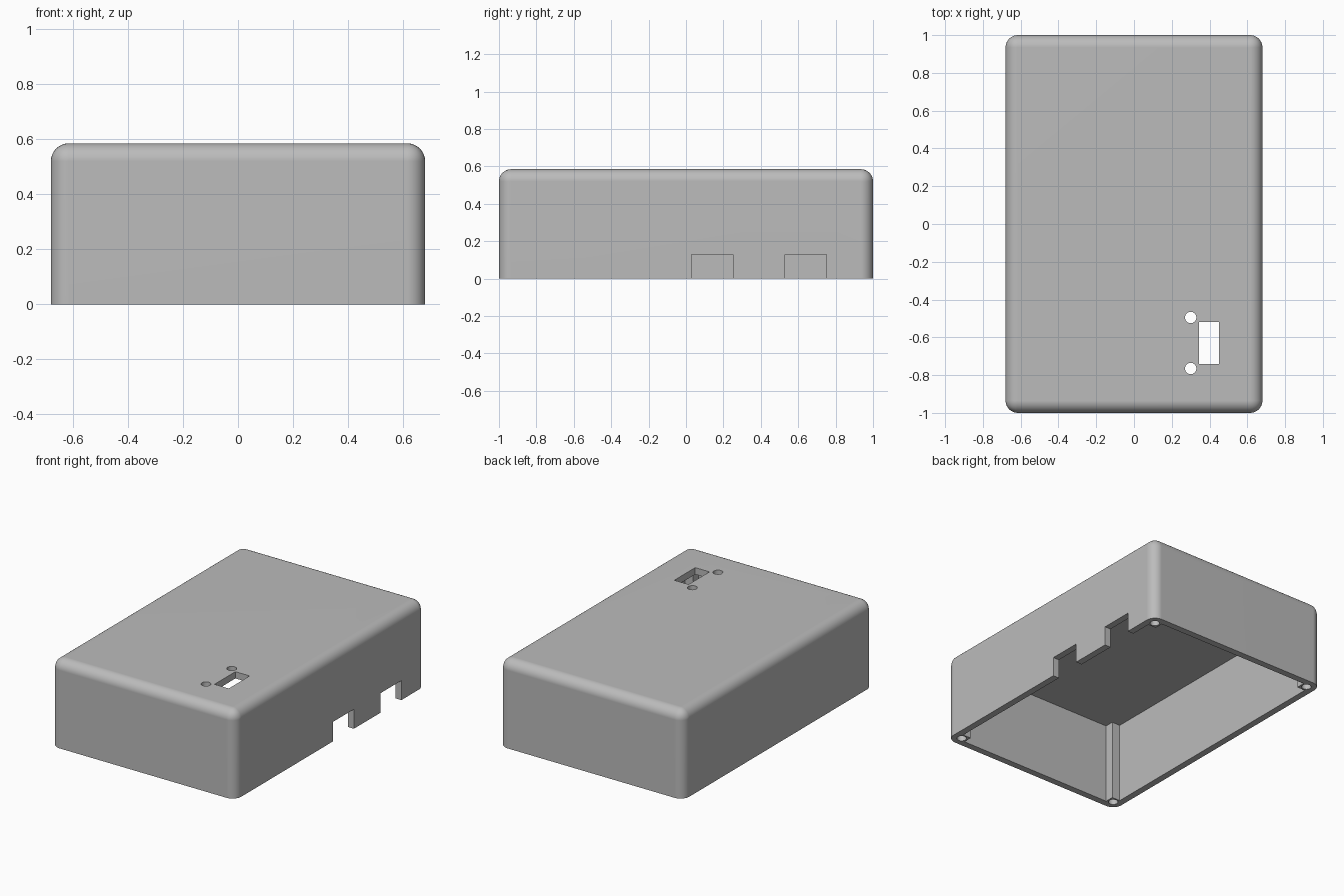
import bpy, bmesh, math
from mathutils import Matrix, Vector

cube = bpy.data.objects.get("Cube")
if cube:
    bpy.data.objects.remove(cube, do_unlink=True)

HALF_X, HALF_Y, HEIGHT = 0.68, 1.0, 0.585
WALL, POST, ROUND = 0.045, 0.105, 0.065

grey = bpy.data.materials.new("case grey")
grey.use_nodes = True
colour = (0.5, 0.5, 0.5, 1)
grey.diffuse_color = colour
grey.node_tree.nodes["Principled BSDF"].inputs["Base Color"].default_value = colour


def make(name, bm):
    mesh = bpy.data.meshes.new(name)
    bmesh.ops.recalc_face_normals(bm, faces=bm.faces)
    bm.to_mesh(mesh)
    bm.free()
    mesh.materials.append(grey)
    obj = bpy.data.objects.new(name, mesh)
    bpy.context.collection.objects.link(obj)
    return obj


def box(low, high):
    low, high = Vector(low), Vector(high)
    bm = bmesh.new()
    bmesh.ops.create_cube(bm, size=1)
    bmesh.ops.scale(bm, verts=bm.verts, vec=high - low)
    bmesh.ops.translate(bm, verts=bm.verts, vec=(low + high) / 2)
    return bm


def cylinder(x, y, z0, z1, radius):
    bm = bmesh.new()
    bmesh.ops.create_cone(bm, cap_ends=True, segments=32, radius1=radius,
                          radius2=radius, depth=z1 - z0,
                          matrix=Matrix.Translation((x, y, (z0 + z1) / 2)))
    return bm


# Outer body: every edge rounded except those around the open base
bm = box((-HALF_X, -HALF_Y, 0), (HALF_X, HALF_Y, HEIGHT))
edges = [e for e in bm.edges if max(v.co.z for v in e.verts) > 0.1]
bmesh.ops.bevel(bm, geom=edges, offset=ROUND, offset_type='OFFSET',
                segments=8, profile=0.5, affect='EDGES')
case = make("case_shell", bm)

# Cavity: a plus-shaped outline that leaves a square post in each corner
ix, iy = HALF_X - WALL, HALF_Y - WALL
px, py = HALF_X - POST, HALF_Y - POST
outline = []
for sx, sy in ((1, 1), (-1, 1), (-1, -1), (1, -1)):
    corner = [(sx * ix, sy * py), (sx * px, sy * py), (sx * px, sy * iy)]
    outline += corner if sx * sy > 0 else corner[::-1]
bm = bmesh.new()
base = bm.faces.new([bm.verts.new((x, y, -0.1)) for x, y in outline])
top = bmesh.ops.extrude_face_region(bm, geom=[base])
bmesh.ops.translate(bm, vec=(0, 0, HEIGHT - WALL + 0.1),
                    verts=[g for g in top["geom"] if isinstance(g, bmesh.types.BMVert)])
cutters = [make("cavity_cutter", bm)]

# Two cable notches in the left wall
for y in (0.03, 0.53):
    cutters.append(make("notch_cutter",
                        box((px + 0.02, y, -0.1), (HALF_X + 0.1, y + 0.22, 0.13))))

# Switch slot and its two screw holes through the lid
cutters.append(make("slot_cutter", box((0.345, -0.74, 0.4), (0.45, -0.52, 0.7))))
for y in (-0.765, -0.495):
    cutters.append(make("lid_hole_cutter", cylinder(0.3, y, 0.4, 0.7, 0.03)))

# Blind screw holes in the corner posts
for sx in (-1, 1):
    for sy in (-1, 1):
        cutters.append(make("post_hole_cutter",
                            cylinder(sx * (HALF_X - 0.065), sy * (HALF_Y - 0.065),
                                     -0.1, 0.3, 0.03)))

# Apply the cuts, then discard the cutters
bpy.ops.object.select_all(action='DESELECT')
bpy.context.view_layer.objects.active = case
case.select_set(True)
for cutter in cutters:
    cutter.hide_render = True
    mod = case.modifiers.new("cut", 'BOOLEAN')
    mod.operation = 'DIFFERENCE'
    mod.solver = 'EXACT'
    mod.object = cutter
    bpy.ops.object.modifier_apply(modifier=mod.name)
    bpy.data.objects.remove(cutter, do_unlink=True)

# Smooth rounding, crisp cut edges, flat large faces
bpy.ops.object.shade_smooth_by_angle(angle=math.radians(30))
weighted = case.modifiers.new("weighted_normals", 'WEIGHTED_NORMAL')
weighted.keep_sharp = True
